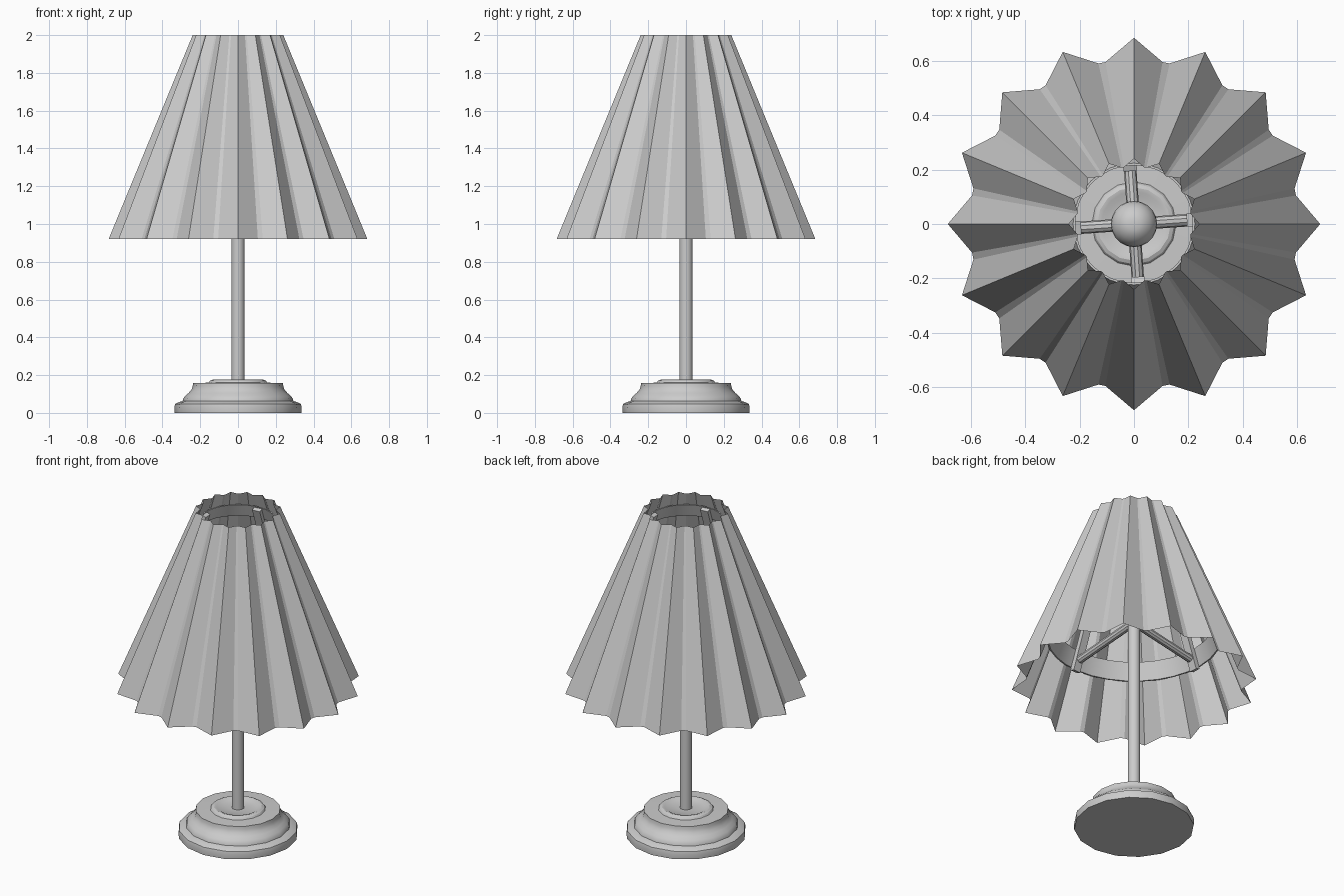
import bpy, bmesh, math
from mathutils import Vector

if "Cube" in bpy.data.objects:
    bpy.data.objects.remove(bpy.data.objects["Cube"])


def make_object(name, verts, faces, smooth=30):
    me = bpy.data.meshes.new(name)
    me.from_pydata(verts, [], faces)
    bm = bmesh.new()
    bm.from_mesh(me)
    bmesh.ops.recalc_face_normals(bm, faces=bm.faces)
    bm.to_mesh(me)
    bm.free()
    ob = bpy.data.objects.new(name, me)
    bpy.context.collection.objects.link(ob)
    bpy.context.view_layer.objects.active = ob
    ob.select_set(True)
    bpy.ops.object.shade_smooth_by_angle(angle=math.radians(smooth))
    ob.select_set(False)
    return ob


def lathe(name, profile, n, caps=True, closed=False):
    verts = [(r * math.cos(2 * math.pi * i / n), r * math.sin(2 * math.pi * i / n), z)
             for r, z in profile for i in range(n)]
    rows = len(profile)
    faces = []
    for k in range(rows if closed else rows - 1):
        a, b = k * n, ((k + 1) % rows) * n
        faces += [(a + i, a + (i + 1) % n, b + (i + 1) % n, b + i) for i in range(n)]
    if caps and not closed:
        faces += [tuple(range(n)), tuple(range((rows - 1) * n, rows * n))]
    return make_object(name, verts, faces)


def bar(name, p, q, ru, rv, n, turn=0.0):
    # straight bar from p to q with an n-sided cross-section
    p, q = Vector(p), Vector(q)
    d = (q - p).normalized()
    u = d.cross(Vector((0, 0, 1))).normalized()
    v = d.cross(u)
    verts = []
    for c in (p, q):
        for i in range(n):
            a = 2 * math.pi * i / n + turn
            verts.append(c + u * ru * math.cos(a) + v * rv * math.sin(a))
    faces = [(i, (i + 1) % n, n + (i + 1) % n, n + i) for i in range(n)]
    faces += [tuple(range(n)), tuple(range(n, 2 * n))]
    return make_object(name, verts, faces)


# moulded base
lathe("base", [(0.335, 0), (0.337, 0.03), (0.333, 0.047), (0.315, 0.057), (0.293, 0.063),
               (0.29, 0.075), (0.28, 0.09), (0.262, 0.105), (0.247, 0.122), (0.24, 0.14),
               (0.238, 0.158), (0.155, 0.16), (0.148, 0.17), (0.135, 0.176),
               (0.12, 0.174), (0.105, 0.166), (0.03, 0.166)], 16)

# stem and ball on top
lathe("stem", [(0.035, 0.15), (0.035, 1.36)], 16)
ball_rows = [(0.085 * math.sin(math.pi * k / 12), 1.42 - 0.085 * math.cos(math.pi * k / 12))
             for k in range(1, 12)]
lathe("ball", ball_rows, 20)

# pleated shade: sharp ridges with narrow flattened valleys
pleats, verts = 16, []
for peak, valley, z in ((0.685, 0.605, 0.92), (0.24, 0.212, 2.0)):
    for i in range(pleats):
        for off, r in ((0, peak), (10, valley), (12.5, valley)):
            a = math.radians(i * 22.5 + off)
            verts.append((r * math.cos(a), r * math.sin(a), z))
n = pleats * 3
make_object("pleated_shade", verts,
            [(i, (i + 1) % n, n + (i + 1) % n, n + i) for i in range(n)], 20)

# bands that hold the pleats
lathe("lower_band", [(0.49, 1.22), (0.453, 1.32), (0.445, 1.32), (0.482, 1.22)], 32, closed=True)
lathe("upper_band", [(0.252, 1.85), (0.224, 1.93), (0.216, 1.93), (0.244, 1.85)], 32, closed=True)

# four slanted ribs and the arms joining them to the stem
for k in range(4):
    a = math.radians(4 + 90 * k)
    c, s = math.cos(a), math.sin(a)
    bar(f"rib_{k + 1}", (0.472 * c, 0.472 * s, 1.2), (0.208 * c, 0.208 * s, 1.92),
        0.035, 0.02, 4, math.pi / 4)
    bar(f"arm_{k + 1}", (0, 0, 1.32), (0.435 * c, 0.435 * s, 1.26), 0.023, 0.023, 10)
